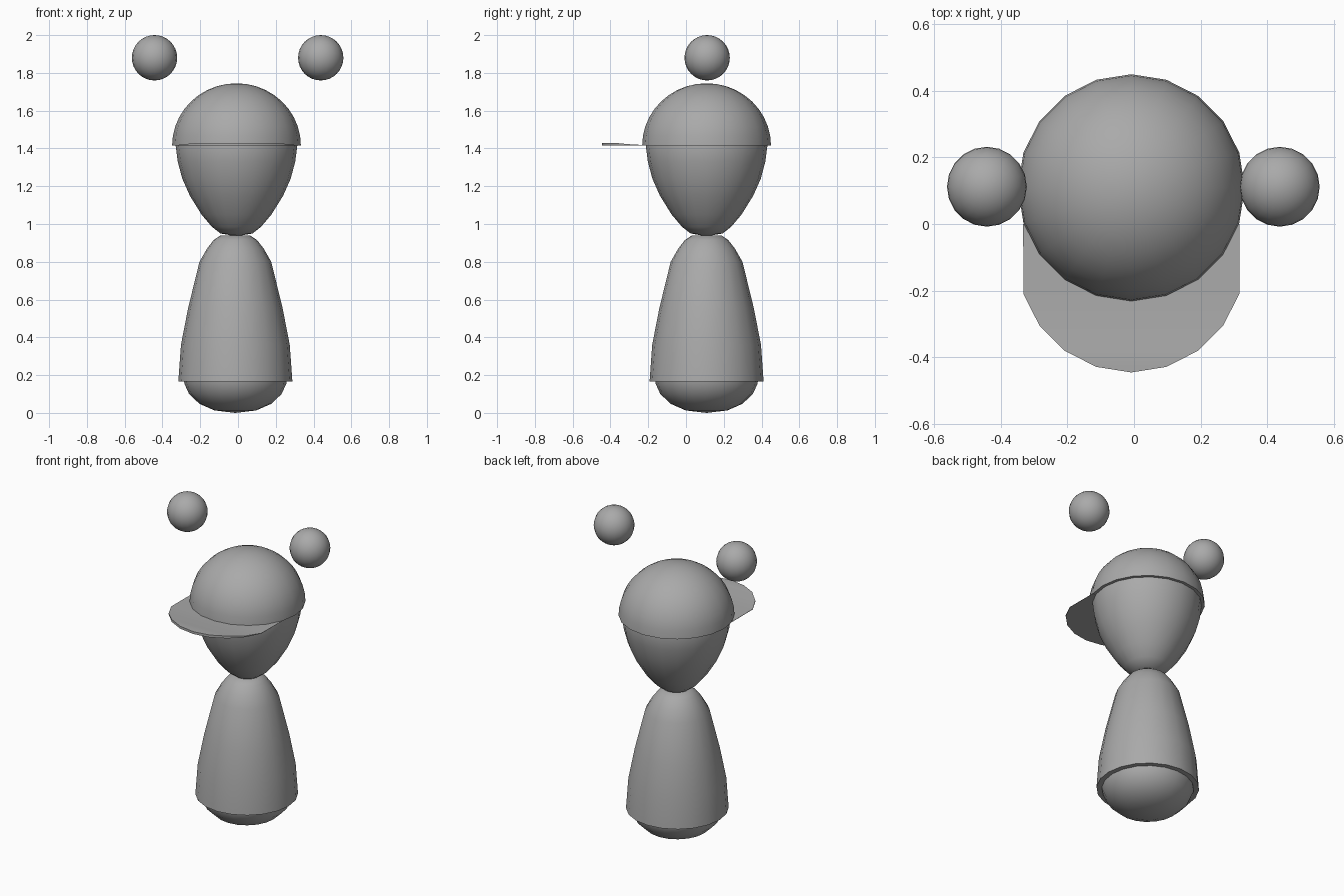
import bpy
import bmesh
import math

cube = bpy.data.objects.get("Cube")
if cube:
    bpy.data.objects.remove(cube, do_unlink=True)

CX, CY = -0.008, 0.109   # axis of the figure
SEGMENTS = 20

grey = bpy.data.materials.new("plain grey")
grey.use_nodes = True
grey.diffuse_color = (0.4, 0.4, 0.4, 1)
grey.node_tree.nodes["Principled BSDF"].inputs["Base Color"].default_value = (0.4, 0.4, 0.4, 1)


def add_object(name, bm, location=(0, 0, 0), smooth=40):
    bmesh.ops.recalc_face_normals(bm, faces=bm.faces)
    mesh = bpy.data.meshes.new(name)
    bm.to_mesh(mesh)
    bm.free()
    mesh.materials.append(grey)
    obj = bpy.data.objects.new(name, mesh)
    obj.location = location
    bpy.context.collection.objects.link(obj)
    bpy.ops.object.select_all(action="DESELECT")
    obj.select_set(True)
    bpy.context.view_layer.objects.active = obj
    bpy.ops.object.shade_smooth_by_angle(angle=math.radians(smooth))
    return obj


def lathe(name, profile, x=CX):
    """Spin a (radius, z) profile around the figure's axis."""
    bm = bmesh.new()
    verts = [bm.verts.new((r, 0, z)) for r, z in profile]
    edges = [bm.edges.new(pair) for pair in zip(verts, verts[1:])]
    bmesh.ops.spin(bm, geom=verts + edges, cent=(0, 0, 0), axis=(0, 0, 1),
                   angle=math.tau, steps=SEGMENTS)
    bmesh.ops.remove_doubles(bm, verts=bm.verts, dist=1e-4)
    return add_object(name, bm, (x, CY, 0))


# Rounded foot, bell-shaped body and egg-shaped head
lathe("foot", [(0, 0), (0.11, 0.013), (0.19, 0.048), (0.245, 0.10),
               (0.27, 0.155), (0.275, 0.20), (0, 0.20)], x=-0.014)
lathe("body", [(0, 0.165), (0.302, 0.165), (0.288, 0.36), (0.25, 0.555),
               (0.19, 0.80), (0.15, 0.87), (0.115, 0.915), (0.08, 0.938),
               (0, 0.942)], x=-0.014)
lathe("head", [(0, 0.935), (0.085, 0.95), (0.13, 0.985), (0.185, 1.05),
               (0.247, 1.15), (0.287, 1.24), (0.311, 1.33), (0.322, 1.415),
               (0.31, 1.48), (0, 1.50)])

# Cap crown: dome with a flat underside
dome = [(0.341 * math.cos(math.radians(a)), 1.415 + 0.33 * math.sin(math.radians(a)))
        for a in range(0, 90, 9)]
lathe("cap_crown", [(0, 1.415)] + dome + [(0, 1.745)])

# Cap brim: flat below, thick at the front and thinning towards the sides
outline = [(0.325, 0.0)]
for i in range(1, 10):
    a = math.radians(18 * i)
    outline.append((0.341 * math.cos(a), -0.105 - 0.341 * math.sin(a)))
outline.append((-0.325, 0.0))


def brim_top(x, y):
    side = min(1, max(0, (0.34 - abs(x)) / 0.13))
    back = min(1, max(0, -y / 0.2))
    return 1.4155 + 0.0145 * side * back


bm = bmesh.new()
low = [bm.verts.new((x, y, 1.4145)) for x, y in outline]
high = [bm.verts.new((x, y, brim_top(x, y))) for x, y in outline]
bm.faces.new(low)
n = len(outline)
for i in range(n):
    j = (i + 1) % n
    bm.faces.new((low[i], low[j], high[j], high[i]))
# Top surface as strips across the brim
for i in range(n // 2):
    quad = [high[i], high[i + 1], high[n - 2 - i], high[n - 1 - i]]
    bm.faces.new(list(dict.fromkeys(quad)))
add_object("cap_brim", bm, (CX, 0, 0))

# Floating hands
for side, x in (("left", 0.438), ("right", -0.442)):
    bm = bmesh.new()
    bmesh.ops.create_uvsphere(bm, u_segments=SEGMENTS, v_segments=16, radius=0.12)
    add_object(side + "_hand", bm, (x, 0.112, 1.88))
